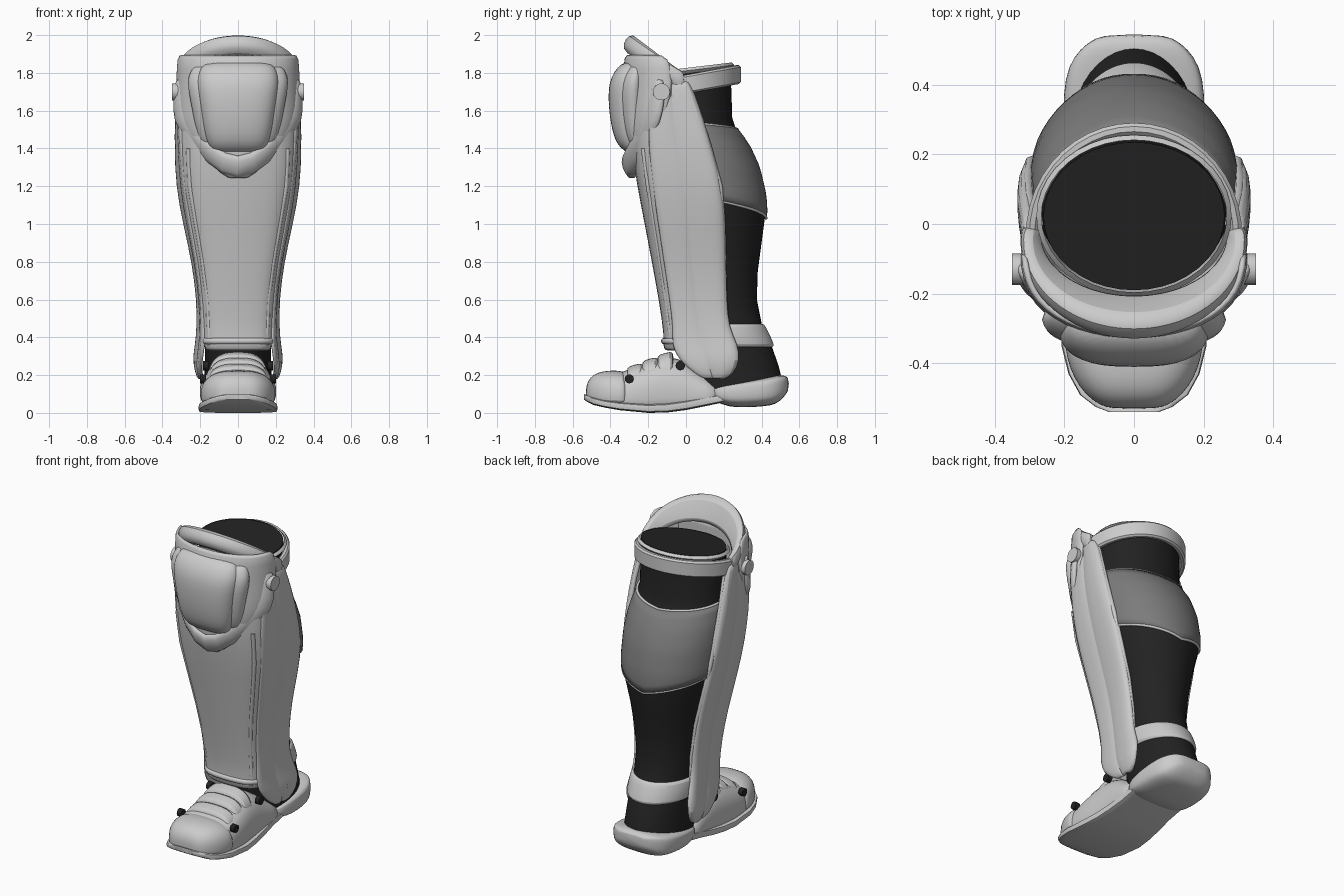
import bpy, bmesh, math
from math import sin, cos, pi, radians

if "Cube" in bpy.data.objects:
    bpy.data.objects.remove(bpy.data.objects["Cube"])


def material(name, c):
    m = bpy.data.materials.new(name)
    m.diffuse_color = (c, c, c, 1)
    m.use_nodes = True
    m.node_tree.nodes["Principled BSDF"].inputs["Base Color"].default_value = m.diffuse_color
    return m


LIGHT = material("light_grey", 0.6)
GREY = material("mid_grey", 0.2)
BLACK = material("black", 0.016)


def build(name, rows, mat, closed=False, caps=False, solid=0, sub=1, mirror=False):
    """Skin a list of equally long point rows."""
    bm = bmesh.new()
    vs = [[bm.verts.new(p) for p in r] for r in rows]
    n = len(rows[0])
    for a, b in zip(vs, vs[1:]):
        for i in range(n if closed else n - 1):
            j = (i + 1) % n
            bm.faces.new((a[i], a[j], b[j], b[i]))
    if caps:
        bm.faces.new(vs[0])
        bm.faces.new(vs[-1])
    bmesh.ops.recalc_face_normals(bm, faces=bm.faces)
    me = bpy.data.meshes.new(name)
    bm.to_mesh(me)
    bm.free()
    me.materials.append(mat)
    ob = bpy.data.objects.new(name, me)
    bpy.context.collection.objects.link(ob)
    if mirror:
        ob.modifiers.new("mirror", 'MIRROR')
    if solid:
        s = ob.modifiers.new("solid", 'SOLIDIFY')
        s.thickness, s.offset = solid, 0
    if sub:
        s = ob.modifiers.new("sub", 'SUBSURF')
        s.levels = s.render_levels = sub
    return ob


def tube(name, pts, r, mat, mirror=False):
    cu = bpy.data.curves.new(name, 'CURVE')
    cu.dimensions, cu.bevel_depth, cu.bevel_resolution = '3D', r, 2
    cu.use_fill_caps = True
    sp = cu.splines.new('POLY')
    sp.points.add(len(pts) - 1)
    for p, q in zip(sp.points, pts):
        p.co = (*q, 1)
    cu.materials.append(mat)
    ob = bpy.data.objects.new(name, cu)
    bpy.context.collection.objects.link(ob)
    if mirror:
        ob.modifiers.new("mirror", 'MIRROR')


def spow(v, e):
    return math.copysign(abs(v) ** e, v)


# Under-leg profile: z, front y, back y, half width
LEG = [(.13, .02, .52, .18), (.25, .01, .49, .175), (.35, 0, .455, .175), (.45, -.02, .405, .175),
       (.6, -.06, .375, .18), (.75, -.08, .38, .2), (.9, -.1, .4, .225), (1.05, -.12, .42, .265),
       (1.15, -.14, .415, .285), (1.3, -.16, .38, .29), (1.42, -.17, .325, .285),
       (1.5, -.18, .265, .27), (1.56, -.19, .245, .26), (1.85, -.19, .235, .26)]


def leg_point(z, a, off=0, tilt=0):
    for p, q in zip(LEG, LEG[1:]):
        if z <= q[0] or q is LEG[-1]:
            break
    t = (z - p[0]) / (q[0] - p[0])
    f, b, w = (p[i] + (q[i] - p[i]) * t for i in (1, 2, 3))
    y = (f + b) / 2 + ((b - f) / 2 + off) * cos(a)
    return ((w + off) * sin(a), y, z + tilt * (y - .2))


rings = [[leg_point(p[0], 2 * pi * i / 40, 0, .12 if p is LEG[-1] else 0) for i in range(40)] for p in LEG]
build("under_leg", rings, BLACK, closed=True, caps=True, sub=0)
build("knee_inner_rim", [[leg_point(z, 2 * pi * i / 40, o, .12) for i in range(40)]
                         for z, o in ((1.82, .006), (1.835, .02), (1.85, .006))], LIGHT, closed=True, sub=0)

# Calf plate wrapped round the back, with pale edge trims
angles = [radians(-100 + 200 * i / 32) for i in range(33)]
low = lambda a: 1.03 + .09 * min(1, abs(a) / 1.4)
high = lambda a: 1.5 + .03 * min(1, abs(a) / 1.4)
build("calf_plate", [[leg_point(low(a) + (high(a) - low(a)) * t / 10, a, .006) for a in angles]
                     for t in range(11)], GREY, solid=.012, sub=0)
for nm, f in (("lower", low), ("upper", high)):
    tube("calf_trim_" + nm, [leg_point(f(a), a, .006) for a in angles], .008, LIGHT)

# Ankle band
build("ankle_band", [[leg_point(z, a, o) for a in angles] for z, o in
                     ((.35, .0), (.36, .014), (.41, .014), (.46, .014), (.47, .0))], LIGHT, solid=.01)

# Front shin plate: z, front y, edge x, edge y
SHIN = [(.33, -.10, .16, -.02), (.36, -.115, .175, -.03), (.4, -.105, .175, -.03), (.6, -.135, .185, -.05), (.8, -.172, .215, -.07),
        (1.0, -.21, .255, -.09), (1.2, -.25, .295, -.11), (1.4, -.28, .305, -.13), (1.6, -.29, .31, -.12)]
rows = []
for z, yf, xe, ye in SHIN:
    half = [(0, 0), (.4, .04), (.7, .16), (.8, .3), (.86, .38), (.97, .6), (1, 1)]
    r = [(xe * u, yf + (ye - yf) * v, z) for u, v in half]
    rows.append([(-x, y, zz) for x, y, zz in r[:0:-1]] + r)
build("shin_plate", rows, LIGHT, solid=.02)
tube("shin_bead", [(xe * .86, yf + (ye - yf) * .36, z) for z, yf, xe, ye in SHIN[1:8]], .013, LIGHT, True)
tube("shin_lower_rim", [(x, y, z + .02) for x, y, z in rows[1]], .018, LIGHT)

# Side panels with rounded ankle tabs: z, front y, back y, front x, back x
SIDE = [(.18, .10, .19, .19, .19), (.21, .04, .25, .2, .205), (.28, -.04, .285, .195, .225),
        (.36, -.08, .275, .18, .21), (.45, -.07, .225, .18, .2), (.6, -.09, .215, .185, .2),
        (.8, -.12, .21, .21, .225), (1.0, -.15, .205, .25, .272), (1.2, -.18, .19, .28, .312),
        (1.4, -.2, .135, .295, .318), (1.55, -.2, .09, .3, .315), (1.68, -.18, .045, .3, .305), (1.76, -.15, .01, .3, .3)]
side = []
for z, yf, yb, xf, xb in SIDE:
    side.append([(xf + (xb - xf) * t + o, yf + (yb - yf) * t, z) for t, o in
                 ((0, 0), (.2, .004), (.4, .006), (.46, -.004), (.52, .006), (.8, .012), (.93, .008), (1, -.012))])
build("side_panel", side, LIGHT, solid=.025, mirror=True)
tube("side_rear_bead", [(x - .002, y - .01, z) for x, y, z in (r[-1] for r in side[4:])], .014, LIGHT, True)

# Knee guard shell: z, half width, side y, front y
KNEE = [(1.24, .03, -.27, -.29), (1.32, .14, -.23, -.3), (1.42, .24, -.18, -.31), (1.52, .3, -.13, -.315),
        (1.62, .318, -.09, -.32), (1.75, .318, -.06, -.325), (1.9, .315, -.09, -.315)]
rows = []
for z, w, ys, yf in KNEE:
    rows.append([(w * sin(t), ys + (yf - ys) * abs(cos(t)) ** .8, z)
                 for t in (radians(-90 + 15 * i) for i in range(13))])
build("knee_guard", rows, LIGHT, solid=.03)

# Chevron under the kneecap: inner edge and outer edge points
inner = [(.285, -.17, 1.8), (.275, -.2, 1.64), (.24, -.24, 1.54), (.13, -.31, 1.41), (0, -.335, 1.34)]
outer = [(.33, -.1, 1.76), (.34, -.12, 1.58), (.32, -.15, 1.5), (.17, -.25, 1.32), (0, -.305, 1.2)]
mid = [tuple((a + b) / 2 * s for a, b, s in zip(p, q, (1.04, 1.06, 1))) for p, q in zip(inner, outer)]
flip = lambda r: r + [(-x, y, z) for x, y, z in r[-2::-1]]
build("knee_chevron", [flip(inner), flip(mid), flip(outer)], LIGHT, solid=.035)

# Kneecap pad: z, half width, front y
PAD = [(1.37, .12, -.3), (1.4, .15, -.345), (1.44, .17, -.375), (1.52, .19, -.397), (1.62, .205, -.41),
       (1.72, .222, -.412), (1.78, .222, -.395), (1.83, .2, -.365), (1.86, .17, -.32)]
rows = [[(w * spow(sin(t), .75), -.25 + (yf + .25) * abs(cos(t)) ** .55, z)
         for t in (radians(-90 + 12 * i) for i in range(16))] for z, w, yf in PAD]
build("kneecap_pad", rows, LIGHT, closed=True, caps=True)
# Raised surround behind the pad
rows = [[(w * spow(sin(t), .75) * 1.22, -.22 + (yf + .27) * abs(cos(t)) ** .5, z)
         for t in (radians(-90 + 12 * i) for i in range(16))] for z, w, yf in PAD]
build("kneecap_surround", rows, LIGHT, closed=True, caps=True)

# Flared collar over the knee
rows = []
for i in range(25):
    t = radians(-100 + 200 * i / 24)
    s, c = sin(t), cos(t)
    k = max(c, -.1)
    top = 1.83 + .175 * k
    rows.append([(.325 * s, -.05 - .28 * c, top - .10), (.328 * s, -.05 - .285 * c, top - .05),
                 (.322 * s, -.05 - .255 * c, top), (.29 * s, -.05 - .205 * c, top - .005),
                 (.262 * s, -.03 - .165 * c, top - .06 - .09 * max(c, 0)), (.27 * s, -.03 - .18 * c, top - .15)])
build("knee_collar", rows, LIGHT, closed=True, caps=True)

# Strap behind the knee
rows = []
for i in range(25):
    t = radians(-10 + 200 * i / 24)
    y = -.03 + .325 * sin(t)
    z = 1.73 + .06 * (y + .05) / .34
    rows.append([(r * cos(t), -.03 + (r + .01) * sin(t), z + h)
                 for r, h in ((.31, -.05), (.31, .05), (.275, .05), (.275, -.05))])
strap = build("knee_strap", rows, LIGHT, closed=True, caps=True, sub=0)
strap.modifiers.new("bevel", 'BEVEL').width = .01


def disc(name, x, y, z, r, d, mat):
    for s in (-1, 1):
        bpy.ops.mesh.primitive_cylinder_add(vertices=16, radius=r, depth=d, location=(s * x, y, z),
                                            rotation=(0, pi / 2, 0))
        ob = bpy.context.object
        ob.name = name
        ob.data.materials.append(mat)


disc("knee_pivot", .325, -.13, 1.7, .045, .05, LIGHT)
disc("ankle_pivot", .215, .19, .28, .03, .03, LIGHT)


# Foot parts lofted along y: y, half width, bottom z, top z
def foot(name, table, mat, up=.85, down=.35, mid=.3, sub=1):
    rows = []
    for y, w, zb, zt in table:
        zm = zb + (zt - zb) * mid
        rows.append([(w * spow(cos(t), .7), y,
                      zm + (zt - zm if sin(t) > 0 else zm - zb) * spow(sin(t), up if sin(t) > 0 else down))
                     for t in (2 * pi * i / 28 for i in range(28))])
    return build(name, rows, mat, closed=True, caps=True, sub=sub)


foot("shoe_upper", [(-.5, .1, .06, .15), (-.46, .15, .04, .19), (-.38, .185, .03, .205), (-.3, .195, .02, .23),
                    (-.2, .195, .015, .27), (-.1, .185, .015, .3), (0, .18, .025, .28), (.1, .18, .04, .2),
                    (.2, .18, .06, .15)], LIGHT)
foot("toe_cap", [(-.53, .06, .08, .13), (-.52, .1, .07, .17), (-.49, .14, .055, .205), (-.44, .175, .045, .222),
                 (-.38, .195, .04, .226), (-.33, .2, .04, .222), (-.31, .19, .04, .2)], LIGHT)
foot("sole", [(-.54, .07, .07, .1), (-.525, .11, .06, .095), (-.49, .155, .042, .085), (-.43, .188, .028, .07),
              (-.35, .208, .014, .06), (-.2, .21, 0, .05), (-.1, .2, .002, .055), (0, .19, .015, .07),
              (.1, .18, .035, .09), (.22, .18, .06, .11)], LIGHT, .4, .25, .5, 0)
for i, (y, top) in enumerate(((-.27, .258), (-.19, .29), (-.11, .32))):
    foot("instep_band", [(y - .045, .15, .12, top - .028), (y - .035, .16, .12, top - .01),
                         (y + .035, .16, .12, top + .008), (y + .045, .15, .12, top - .005)], LIGHT)
foot("heel", [(.12, .15, .07, .12), (.17, .185, .055, .145), (.23, .2, .03, .16), (.32, .205, .028, .175),
              (.42, .2, .035, .188), (.48, .175, .045, .198), (.52, .135, .085, .2), (.545, .09, .12, .185)],
     LIGHT, .4, .5, .6)
disc("shoe_vent", .185, -.3, .18, .024, .03, BLACK)
disc("ankle_vent", .17, -.03, .25, .025, .03, BLACK)

# Smooth shading
bpy.ops.object.select_all(action='DESELECT')
for ob in bpy.data.objects:
    if ob.type == 'MESH':
        ob.select_set(True)
        bpy.context.view_layer.objects.active = ob
bpy.ops.object.shade_smooth_by_angle(angle=radians(40))
